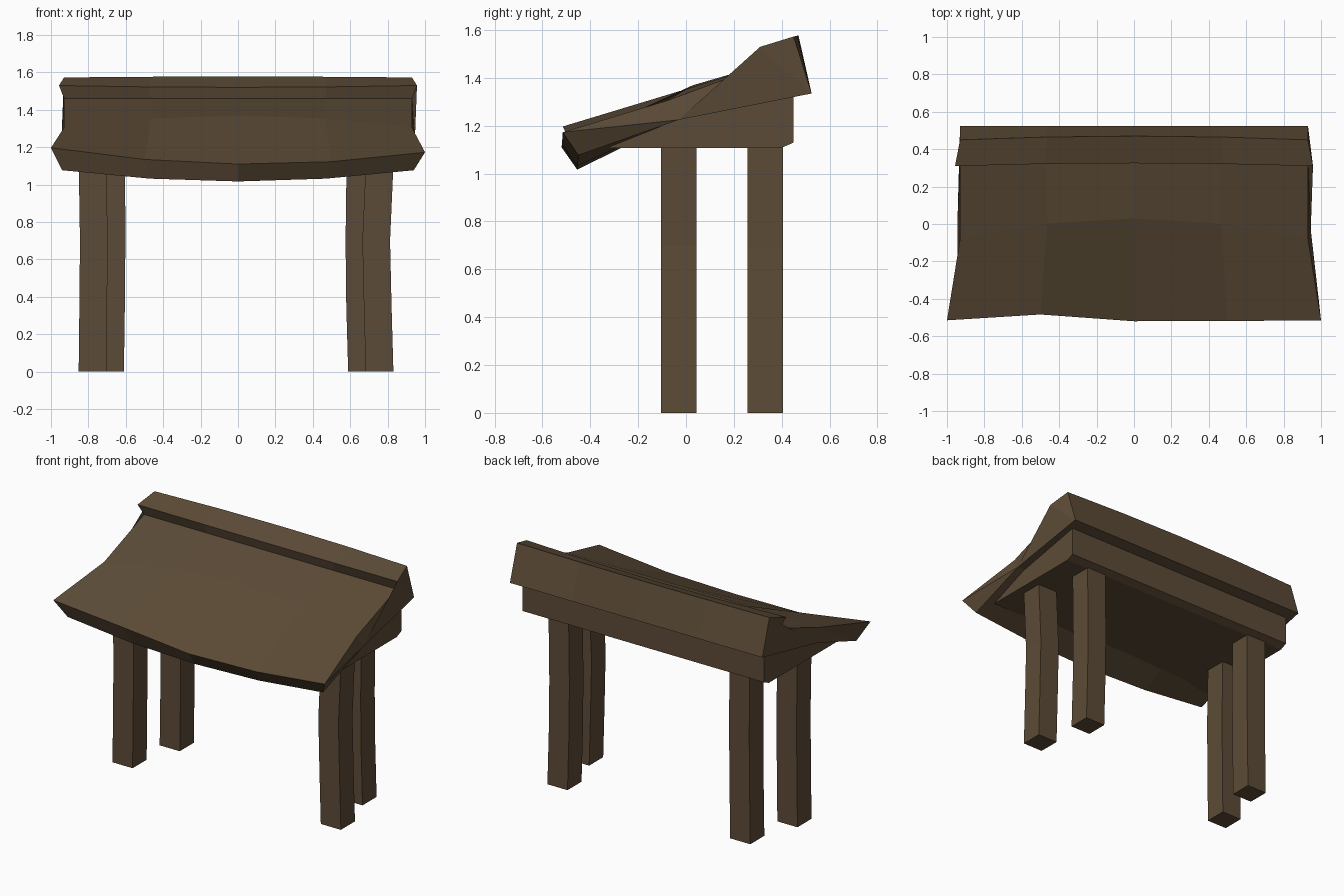
import bpy
import bmesh

cube = bpy.data.objects.get("Cube")
if cube:
    bpy.data.objects.remove(cube, do_unlink=True)

# Single weathered wood colour
wood = bpy.data.materials.new("dark_brown_wood")
wood.use_nodes = True
colour = (0.108, 0.071, 0.038, 1)
wood.diffuse_color = colour
bsdf = wood.node_tree.nodes["Principled BSDF"]
bsdf.inputs["Base Color"].default_value = colour
bsdf.inputs["Roughness"].default_value = 0.9


def loft(name, rings):
    """Skin a row of matching closed rings and cap both ends, flat shaded."""
    bm = bmesh.new()
    rows = [[bm.verts.new(p) for p in ring] for ring in rings]
    n = len(rows[0])
    for a, b in zip(rows, rows[1:]):
        for i in range(n):
            j = (i + 1) % n
            bm.faces.new((a[i], a[j], b[j], b[i]))
    caps = [bm.faces.new(rows[0]), bm.faces.new(rows[-1])]
    bmesh.ops.triangulate(bm, faces=caps)
    bmesh.ops.recalc_face_normals(bm, faces=bm.faces)
    mesh = bpy.data.meshes.new(name)
    bm.to_mesh(mesh)
    bm.free()
    mesh.materials.append(wood)
    obj = bpy.data.objects.new(name, mesh)
    bpy.context.collection.objects.link(obj)
    return obj


# Roof slab with raised ridge: half width, y, z, then middle bow in y and z
roof_profile = [
    (1.00, -0.515, 1.185, -0.005, -0.075),  # front upper lip
    (0.93, -0.08, 1.305, 0.11, 0.065),      # top crease
    (0.93, 0.34, 1.46, 0.0, 0.0),           # notch under ridge
    (0.957, 0.31, 1.53, 0.015, -0.01),      # ridge front
    (0.93, 0.45, 1.573, 0.02, 0.005),       # ridge top
    (0.93, 0.525, 1.335, 0.0, 0.0),         # back lower edge
    (0.945, -0.03, 1.225, 0.0, 0.0),        # underside crease
    (0.94, -0.45, 1.077, -0.005, -0.06),    # front lower lip
]


def roof_ring(t):
    bow = 1 - t * t
    ring = [(t * w, y + dy * bow, z + dz * bow)
            for w, y, z, dy, dz in roof_profile]
    # Worn dip in the front lip on one side, slight sag on the other
    x, y, z = ring[0]
    ring[0] = (x, y + (0.035 if t == -0.5 else 0), z - 0.012 * t)
    return ring


loft("roof", [roof_ring(t) for t in (-1, -0.5, 0, 0.5, 1)])

# Wedge shaped body under the roof
body_profile = [(-0.33, 1.108), (0.40, 1.108), (0.45, 1.13),
                (0.45, 1.322), (-0.03, 1.228)]
loft("body", [[(x, y, z) for y, z in body_profile] for x in (-0.89, 0.89)])


def leg(name, cx, cy, bends):
    """Square post with a slight bend at each height."""
    heights = (0, 0.35, 0.7, 1.15)
    half = 0.074
    corners = ((-1, -1), (1, -1), (1, 1), (-1, 1))
    loft(name, [[(cx + b + sx * half, cy + sy * half, z)
                 for sx, sy in corners] for z, b in zip(heights, bends)])


leg("front_left_leg", 0.757, -0.03, (0, -0.01, -0.018, 0.002))
leg("back_left_leg", 0.663, 0.332, (0, -0.01, -0.014, -0.008))
leg("front_right_leg", -0.778, -0.03, (0, 0.004, 0.007, 0))
leg("back_right_leg", -0.684, 0.332, (0, 0.005, 0.008, 0.006))
